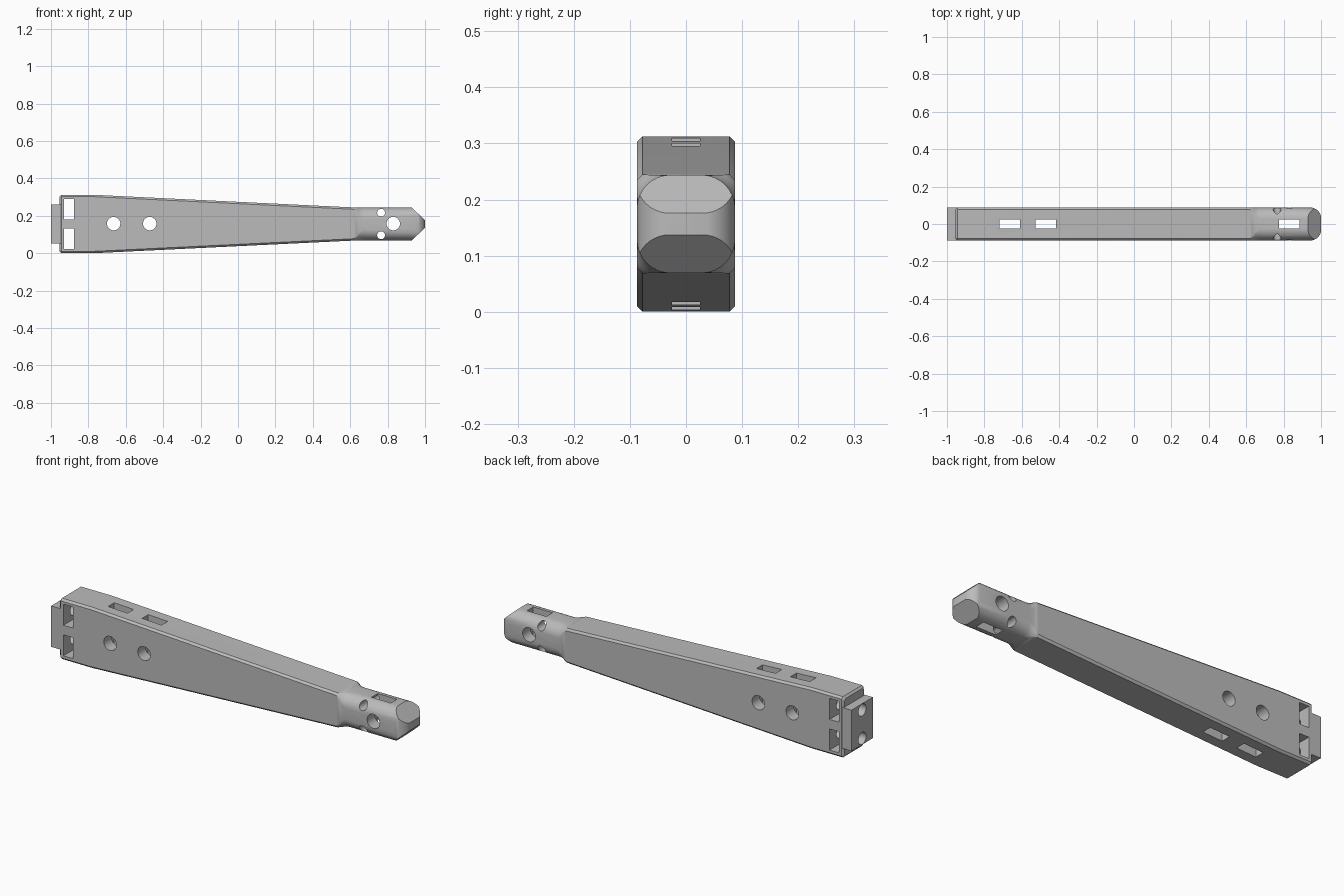
import bpy, bmesh, math
from mathutils import Matrix, Vector

cube = bpy.data.objects.get("Cube")
if cube:
    bpy.data.objects.remove(cube)

MID = 0.1565      # height of the centre line
HALF = 0.0875     # half thickness of the beam
SEG = 8           # steps around each long corner

grey = bpy.data.materials.new("light grey")
grey.use_nodes = True
colour = (0.5, 0.5, 0.5, 1)
grey.diffuse_color = colour
grey.node_tree.nodes["Principled BSDF"].inputs["Base Color"].default_value = colour


def make(name, bm):
    bmesh.ops.recalc_face_normals(bm, faces=bm.faces)
    mesh = bpy.data.meshes.new(name)
    bm.to_mesh(mesh)
    bm.free()
    mesh.materials.append(grey)
    obj = bpy.data.objects.new(name, mesh)
    bpy.context.scene.collection.objects.link(obj)
    return obj


def box(name, x0, x1, y, z0, z1):
    bm = bmesh.new()
    size = Matrix.Diagonal((x1 - x0, 2 * y, z1 - z0, 1))
    place = Matrix.Translation(((x0 + x1) / 2, 0, (z0 + z1) / 2))
    bmesh.ops.create_cube(bm, size=1, matrix=place @ size)
    return make(name, bm)


def cylinder(name, centre, radius, length, axis):
    bm = bmesh.new()
    turn = Matrix.Rotation(math.pi / 2, 4, axis)
    bmesh.ops.create_cone(bm, cap_ends=True, segments=32, radius1=radius, radius2=radius,
                          depth=length, matrix=Matrix.Translation(centre) @ turn)
    return make(name, bm)


def prism(name, points, direction):
    bm = bmesh.new()
    face = bm.faces.new([bm.verts.new(p) for p in points])
    new = bmesh.ops.extrude_face_region(bm, geom=[face])["geom"]
    bmesh.ops.translate(bm, vec=direction, verts=[v for v in new if isinstance(v, bmesh.types.BMVert)])
    return make(name, bm)


def section(x, y, z, r, roundness):
    """Box outline whose corners go from chamfered (0) to round (1)."""
    ring = []
    for quarter, (sy, sz) in enumerate(((1, 1), (-1, 1), (-1, -1), (1, -1))):
        for i in range(SEG + 1):
            t = i / SEG
            if quarter % 2:
                t = 1 - t
            arc = Vector((math.cos(t * math.pi / 2), math.sin(t * math.pi / 2)))
            p = Vector((1 - t, t)).lerp(arc, roundness)
            ring.append((x, sy * (y - r + r * p.x), MID + sz * (z - r + r * p.y)))
    return ring


# Tapered beam running into the rounded head
stations = [(-0.955, HALF - 0.01, 0.146, 0.008, 0), (-0.945, HALF, 0.156, 0.01, 0),
            (-0.77, HALF, 0.156, 0.01, 0), (0.62, HALF, 0.0885, 0.01, 0),
            (0.635, HALF, HALF, 0.022, 0.4), (0.65, HALF, HALF, 0.046, 0.85),
            (0.67, HALF, HALF, 0.06, 1), (1.0, HALF, HALF, 0.06, 1)]
bm = bmesh.new()
rings = [[bm.verts.new(p) for p in section(*s)] for s in stations]
count = len(rings[0])
for a, b in zip(rings, rings[1:]):
    for i in range(count):
        j = (i + 1) % count
        bm.faces.new((a[i], a[j], b[j], b[i]))
bm.faces.new(rings[0])
bm.faces.new(rings[-1])
beam = make("tapered_beam", bm)


def combine(tool, operation="DIFFERENCE"):
    mod = beam.modifiers.new(tool.name, "BOOLEAN")
    mod.operation = operation
    mod.solver = "EXACT"
    mod.object = tool
    with bpy.context.temp_override(object=beam, active_object=beam):
        bpy.ops.object.modifier_apply(modifier=mod.name)
    bpy.data.objects.remove(tool)


# End tenon
combine(box("tenon", -1.0, -0.9, HALF - 0.0005, MID - 0.105, MID + 0.105), "UNION")

# Wedge shaped nose
wedge = [(-1.2, 0.5), (0.5, 0.5), (1.0, 0.02), (1.0, -0.02), (0.5, -0.5), (-1.2, -0.5)]
combine(prism("nose_wedge", [(x, -0.3, MID + z) for x, z in wedge], (0, 0.6, 0)), "INTERSECT")

# Rounded nose outline seen from above
r = 0.06
arc = [(1.001 - r + r * math.sin(a), HALF + 0.001 - r + r * math.cos(a))
       for a in (i * math.pi / 20 for i in range(11))]
plan = [(-1.2, HALF + 0.001)] + arc
plan += [(x, -y) for x, y in reversed(plan)]
combine(prism("nose_plan", [(x, y, -0.2) for x, y in plan], (0, 0, 0.8)), "INTERSECT")

# Cross holes and the matching vertical slots
for x in (-0.665, -0.472, 0.83):
    combine(cylinder("cross_hole", (x, 0, MID + 0.002), 0.036, 0.6, "X"))
    combine(box("vertical_slot", x - 0.055, x + 0.055, 0.025, -0.2, 0.6))

# Mirrored pairs: pin holes, nut pockets and end bores
for side in (-1, 1):
    combine(cylinder("pin_hole", (0.765, 0, MID + side * 0.06), 0.021, 0.6, "X"))
    z = MID + side * 0.0785
    combine(box("nut_pocket", -0.93, -0.876, 0.3, z - 0.054, z + 0.054))
    combine(cylinder("end_bore", (-0.95, 0, MID + side * 0.073), 0.031, 0.22, "Y"))

# Smooth the curved faces, keep the edges crisp
bpy.ops.object.select_all(action="DESELECT")
beam.select_set(True)
bpy.context.view_layer.objects.active = beam
bpy.ops.object.shade_smooth_by_angle(angle=math.radians(30))
